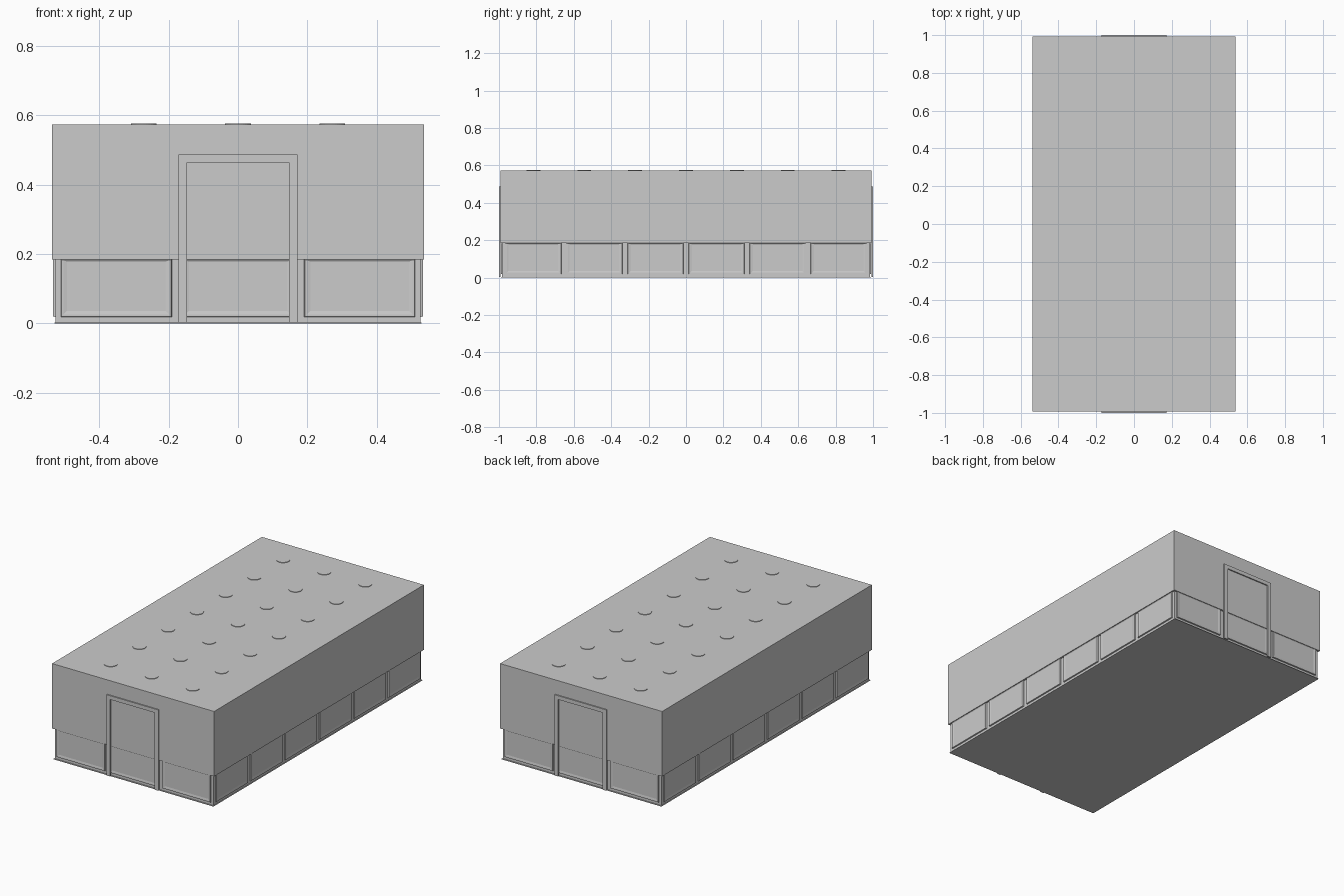
import bpy, bmesh
from mathutils import Vector

if "Cube" in bpy.data.objects:
    bpy.data.objects.remove(bpy.data.objects["Cube"])

HX, HY = 0.537, 0.993        # outer half sizes of the upper walls
LX, LY = 0.526, 0.983        # half sizes of the recessed lower wall
TOP, RAIL, SKIRT = 0.573, 0.184, 0.018


def finish(name, bm):
    bmesh.ops.remove_doubles(bm, verts=bm.verts, dist=1e-5)
    bmesh.ops.recalc_face_normals(bm, faces=bm.faces)
    me = bpy.data.meshes.new(name)
    bm.to_mesh(me)
    bm.free()
    ob = bpy.data.objects.new(name, me)
    bpy.context.collection.objects.link(ob)
    return ob


def quad(bm, *pts):
    return bm.faces.new([bm.verts.new(p) for p in pts])


def ring(x, y, z):
    return [(-x, -y, z), (x, -y, z), (x, y, z), (-x, y, z)]


def band(bm, a, b):
    for i in range(4):
        j = (i + 1) % 4
        quad(bm, a[i], a[j], b[j], b[i])


# Upper walls, ceiling and the narrow ledge above the panelling
bm = bmesh.new()
band(bm, ring(HX, HY, RAIL), ring(HX, HY, TOP))
band(bm, ring(LX, LY, RAIL), ring(HX, HY, RAIL))
quad(bm, *ring(HX, HY, TOP))
finish("upper_walls", bm)

# Floor sheet with a thin lip
bm = bmesh.new()
bmesh.ops.create_cube(bm, size=1)
for v in bm.verts:
    v.co = Vector((v.co.x * 0.53 * 2, v.co.y * 0.99 * 2, (v.co.z + 0.5) * 0.003))
finish("floor", bm)


# Lower walls: a grid of stiles and raised bevelled panels on each side
def panel_wall(name, half, count, width, gap, to_world):
    bm = bmesh.new()
    start = -(count * width + (count - 1) * gap) / 2
    cuts = [-half]
    for i in range(count):
        u = start + i * (width + gap)
        cuts += [u, u + width]
    cuts.append(half)
    for i, (a, b) in enumerate(zip(cuts, cuts[1:])):
        is_panel = i % 2 == 1
        quad(bm, to_world(a, 0, 0), to_world(b, 0, 0),
             to_world(b, 0, SKIRT), to_world(a, 0, SKIRT))
        if not is_panel:
            quad(bm, to_world(a, 0, SKIRT), to_world(b, 0, SKIRT),
                 to_world(b, 0, RAIL), to_world(a, 0, RAIL))
            continue
        outlines = []
        for inset, out in ((0, 0), (0.002, 0.007), (0.008, 0.007), (0.018, 0.005)):
            l, r, lo, hi = a + inset, b - inset, SKIRT + inset, RAIL - inset / 3
            outlines.append([to_world(l, out, lo), to_world(r, out, lo),
                             to_world(r, out, hi), to_world(l, out, hi)])
        for p, q in zip(outlines, outlines[1:]):
            band(bm, p, q)
        quad(bm, *outlines[-1])
    finish(name, bm)


for side, label in ((-1, "front"), (1, "back")):
    panel_wall(label + "_panelling", LX, 3, 0.32, 0.031,
               lambda u, o, z, s=side: (-u * s, s * (LY + o), z))
for side, label in ((-1, "left"), (1, "right")):
    panel_wall(label + "_panelling", LY, 6, 0.30, 0.0265,
               lambda u, o, z, s=side: (s * (LX + o), u * s, z))

# Door surrounds on both short ends
profile = [(-0.172, 0.003), (-0.172, 0.487), (0.172, 0.487), (0.172, 0.003),
           (0.147, 0.003), (0.147, 0.464), (-0.147, 0.464), (-0.147, 0.003)]
for side, label in ((-1, "front"), (1, "back")):
    bm = bmesh.new()
    face = bm.faces.new([bm.verts.new((x, side * 0.991, z)) for x, z in profile])
    ext = bmesh.ops.extrude_face_region(bm, geom=[face])
    for v in ext["geom"]:
        if isinstance(v, bmesh.types.BMVert):
            v.co.y = side
    finish(label + "_door_frame", bm)

# Round ceiling lights, slightly proud of the roof
bm = bmesh.new()
for i in range(-1, 2):
    for j in range(-3, 4):
        made = bmesh.ops.create_cone(bm, cap_ends=True, segments=32,
                                     radius1=0.037, radius2=0.037, depth=0.004)
        bmesh.ops.translate(bm, verts=made["verts"],
                            vec=(i * 0.272, j * 0.272, TOP + 0.001))
finish("ceiling_lights", bm)
